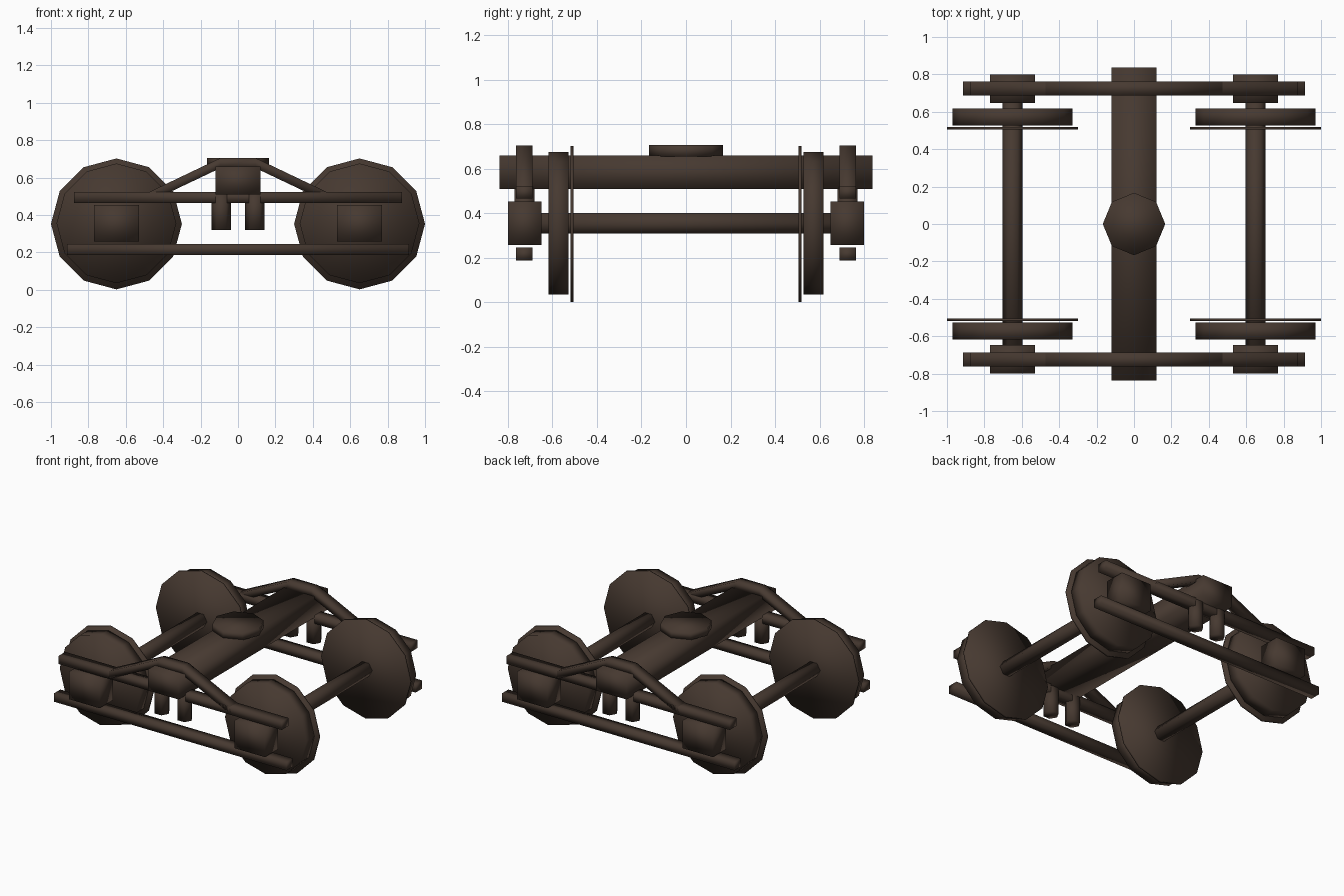
import bpy
import bmesh
import math
from mathutils import Matrix

if "Cube" in bpy.data.objects:
    bpy.data.objects.remove(bpy.data.objects["Cube"])

brown = bpy.data.materials.new("dark_brown")
brown.diffuse_color = (0.062, 0.041, 0.030, 1)
brown.use_nodes = True
brown.node_tree.nodes["Principled BSDF"].inputs["Base Color"].default_value = brown.diffuse_color


def finish(bm, name):
    bmesh.ops.recalc_face_normals(bm, faces=bm.faces)
    for f in bm.faces:
        f.smooth = True
    mesh = bpy.data.meshes.new(name)
    bm.to_mesh(mesh)
    bm.free()
    mesh.materials.append(brown)
    ob = bpy.data.objects.new(name, mesh)
    bpy.context.collection.objects.link(ob)
    return ob


def prism(name, profile, y0, y1):
    """Extrude an x-z outline along y."""
    bm = bmesh.new()
    n = len(profile)
    a = [bm.verts.new((x, y0, z)) for x, z in profile]
    b = [bm.verts.new((x, y1, z)) for x, z in profile]
    for i in range(n):
        j = (i + 1) % n
        bm.faces.new((a[i], a[j], b[j], b[i]))
    if n == 8:  # arch bar outline: cap as quads
        for i in range(3):
            for v in (a, b):
                bm.faces.new((v[i], v[i + 1], v[6 - i], v[7 - i]))
    else:
        bm.faces.new(a)
        bm.faces.new(b)
    return finish(bm, name)


def box(name, x0, x1, y0, y1, z0, z1):
    return prism(name, [(x0, z0), (x1, z0), (x1, z1), (x0, z1)], y0, y1)


def cylinder(name, center, radius, depth, sides, axis, spin=0.0):
    """Capped cylinder with its first corner turned by spin."""
    bm = bmesh.new()
    m = Matrix.Translation(center)
    if axis == "y":
        m = m @ Matrix.Rotation(math.pi / 2, 4, "X")
    m = m @ Matrix.Rotation(spin, 4, "Z")
    bmesh.ops.create_cone(bm, cap_ends=True, segments=sides, radius1=radius,
                          radius2=radius, depth=depth, matrix=m)
    return finish(bm, name)


WX, WZ = 0.65, 0.352

# Cross beam and pivot plate
box("bolster", -0.12, 0.12, -0.838, 0.838, 0.508, 0.658)
cylinder("pivot_plate", (0, 0, 0.68), 0.167, 0.05, 8, "z")

# Wheelsets: axle, treads, flanges and bearing boxes
for sx in (-1, 1):
    x = sx * WX
    cylinder("axle", (x, 0, WZ + 0.003), 0.053, 1.42, 6, "y", math.pi / 6)
    for sy in (-1, 1):
        cylinder("wheel_tread", (x, sy * 0.572, WZ + 0.003), 0.32, 0.09, 12, "y")
        cylinder("wheel_flange", (x, sy * 0.512, WZ), 0.35, 0.015, 12, "y")
        lo, hi = sorted((sy * 0.648, sy * 0.798))
        box("bearing_box", x - 0.12, x + 0.12, lo, hi, 0.257, 0.453)

# Side frames: straight bars, arch bar and hanging posts
arch = [(-0.48, 0.467), (-0.095, 0.65), (0.095, 0.65), (0.48, 0.467),
        (0.48, 0.52), (0.095, 0.704), (-0.095, 0.704), (-0.48, 0.52)]
for sy in (-1, 1):
    lo, hi = sorted((sy * 0.688, sy * 0.762))
    box("upper_bar", -0.877, 0.877, lo, hi, 0.465, 0.523)
    box("lower_bar", -0.915, 0.915, lo, hi, 0.187, 0.245)
    prism("arch_bar", arch, lo, hi)
    for sx in (-1, 1):
        cylinder("post", (sx * 0.09, sy * 0.725, 0.42), 0.052, 0.2, 6, "z", math.pi / 6)
